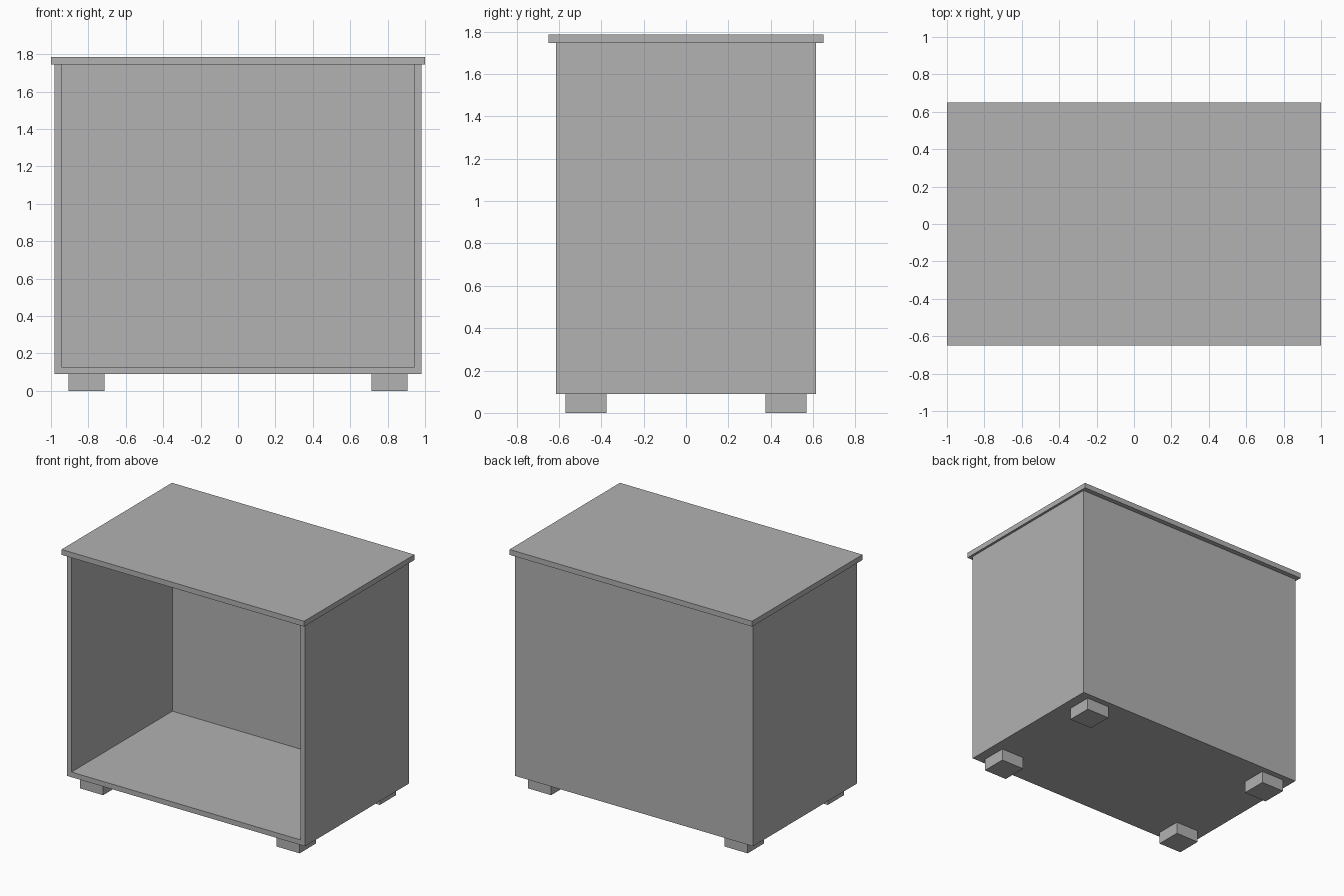
import bpy
import bmesh
from mathutils import Matrix, Vector

default_cube = bpy.data.objects.get("Cube")
if default_cube:
    bpy.data.objects.remove(default_cube, do_unlink=True)

# Main dimensions
TOP_Z, TOP_THICK = 1.786, 0.04
BODY_X, BODY_Y, BODY_Z = 0.982, 0.613, 0.09
PANEL = 0.038
FOOT_SIZE, FOOT_X, FOOT_Y = 0.192, 0.81, 0.472

grey = bpy.data.materials.new("plain_grey")
grey.use_nodes = True
grey.diffuse_color = (0.445, 0.445, 0.445, 1)
grey.node_tree.nodes["Principled BSDF"].inputs["Base Color"].default_value = grey.diffuse_color


def add_box(name, low, high, open_sides=()):
    """Box between two corners, leaving out faces that point along open_sides."""
    low, high = Vector(low), Vector(high)
    bm = bmesh.new()
    bmesh.ops.create_cube(bm, size=1, matrix=Matrix.Translation((low + high) / 2)
                          @ Matrix.Diagonal((*(high - low), 1)))
    bm.normal_update()
    gone = [f for f in bm.faces if any(f.normal.dot(Vector(s)) > 0.9 for s in open_sides)]
    bmesh.ops.delete(bm, geom=gone, context="FACES")
    mesh = bpy.data.meshes.new(name)
    bm.to_mesh(mesh)
    bm.free()
    mesh.materials.append(grey)
    obj = bpy.data.objects.new(name, mesh)
    bpy.context.collection.objects.link(obj)
    return obj


# Carcass: sides, floor and back, open at the front and under the top
under_top = TOP_Z - TOP_THICK
carcass = add_box("carcass", (-BODY_X, -BODY_Y, BODY_Z), (BODY_X, BODY_Y, under_top),
                  open_sides=[(0, -1, 0), (0, 0, 1)])
panels = carcass.modifiers.new("panel_thickness", "SOLIDIFY")
panels.thickness = PANEL
panels.offset = -1
panels.use_even_offset = True
panels.use_quality_normals = True

# Overhanging top board
add_box("top_board", (-1, -0.65, under_top), (1, 0.65, TOP_Z))

# Four block feet
half = FOOT_SIZE / 2
for side, sx in (("right", -1), ("left", 1)):
    for end, sy in (("front", -1), ("back", 1)):
        x, y = sx * FOOT_X, sy * FOOT_Y
        add_box(f"{end}_{side}_foot", (x - half, y - half, 0), (x + half, y + half, BODY_Z))
